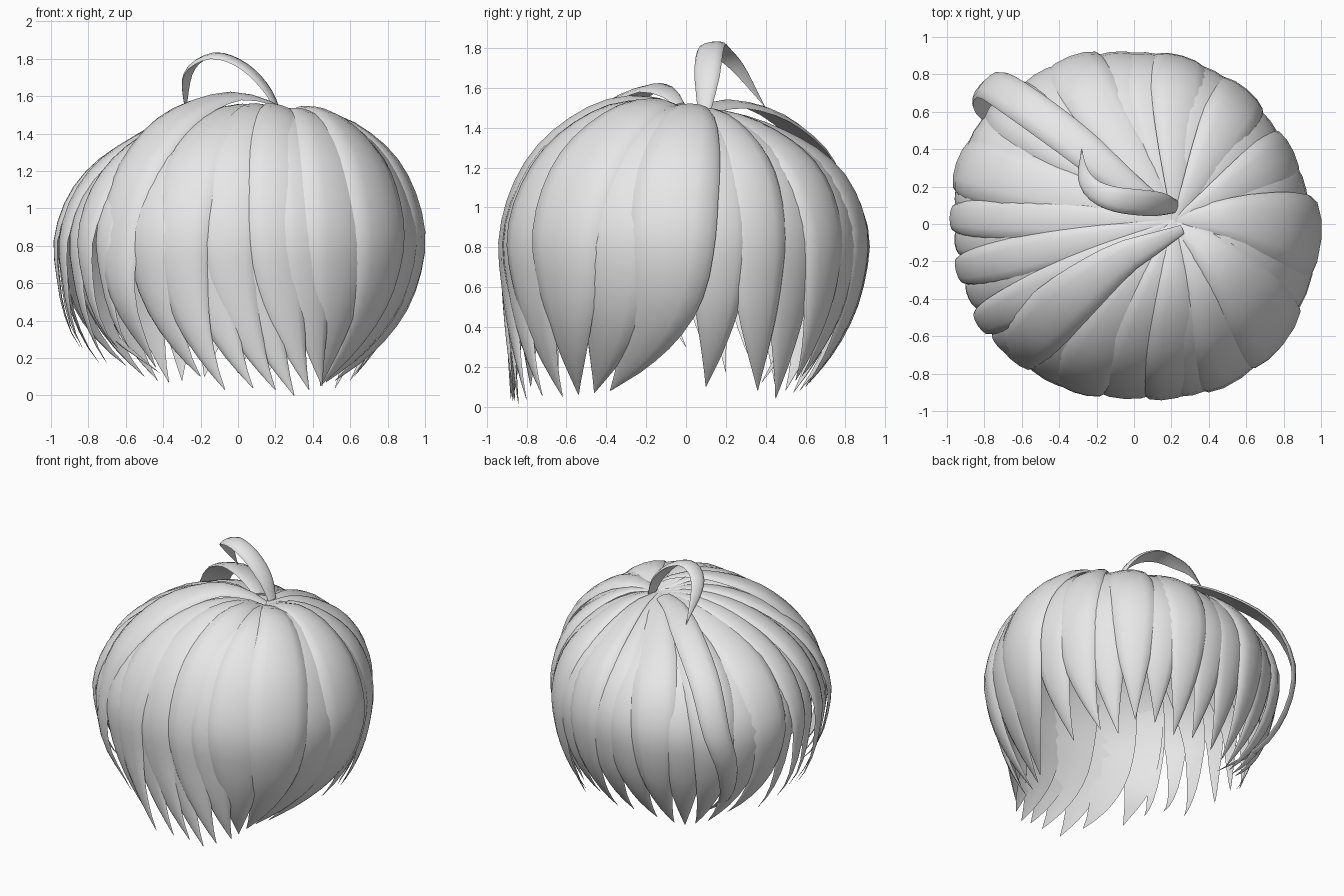
import bpy, bmesh, math
from mathutils import Vector

if "Cube" in bpy.data.objects:
    bpy.data.objects.remove(bpy.data.objects["Cube"])

grey = bpy.data.materials.new("light grey")
grey.diffuse_color = (0.8, 0.8, 0.8, 1)
grey.use_nodes = True
grey.node_tree.nodes["Principled BSDF"].inputs["Base Color"].default_value = grey.diffuse_color

CROWN = Vector((0.23, 0.01, 1.48))
CENTRE = Vector((0, 0, 0.8))
TAPER = [.16, .40, .63, .82, .95, 1, 1, .93, .78, .55, .28, .0]
SLIM = [.2, .45, .7, .9, 1, 1, .95, .82, .62, .42, .2, .0]
RIBBON = [.5, .75, .95, 1, 1, .95, .85, .7, .5, .25, .0]
# Head radius every 15 degrees, starting at +x
RADIUS = [.97, .92, .905, .91, .92, .91, .915, .925, .945, .97, .985, .975, .965,
          .965, .975, .98, .95, .915, .905, .93, .985, 1.0, .985, .98, .97]


def table(values, t):
    """Linear lookup in an evenly spaced list."""
    f = t * (len(values) - 1)
    i = min(int(f), len(values) - 2)
    return values[i] + (values[i + 1] - values[i]) * (f - i)


def smooth_path(pts, count):
    """Catmull-Rom curve, sampled evenly by length."""
    pts = [Vector(p) for p in pts]
    p = [2 * pts[0] - pts[1]] + pts + [2 * pts[-1] - pts[-2]]
    fine = []
    for i in range(1, len(p) - 2):
        a, b, c, d = p[i - 1:i + 3]
        for k in range(12):
            t = k / 12
            fine.append(0.5 * (2 * b + (c - a) * t + (2 * a - 5 * b + 4 * c - d) * t * t
                               + (3 * b - a - 3 * c + d) * t ** 3))
    fine.append(pts[-1])
    run = [0]
    for a, b in zip(fine, fine[1:]):
        run.append(run[-1] + (b - a).length)
    out, j = [], 0
    for k in range(count):
        s = run[-1] * k / (count - 1)
        while j < len(fine) - 2 and run[j + 1] < s:
            j += 1
        out.append(fine[j].lerp(fine[j + 1], min(1, (s - run[j]) / (run[j + 1] - run[j]))))
    return out


def make_lock(name, pts, width, taper=TAPER, bulge=0.17, centre=CENTRE):
    """Tapered lens-section lock of hair swept along a path."""
    path = smooth_path(pts, 22)
    bm = bmesh.new()
    rings = []
    for i, p in enumerate(path):
        t = i / (len(path) - 1)
        tan = (path[min(i + 1, len(path) - 1)] - path[max(i - 1, 0)]).normalized()
        side = tan.cross(p - centre).normalized()
        out = side.cross(tan)
        w = max(table(taper, t), 0.01) * width
        ring = []
        for k in range(7):      # outer arc
            a = math.pi * k / 6
            ring.append(p + side * (w / 2 * math.cos(a)) + out * (w * bulge * (math.sin(a) - .7)))
        for u in (-.55, 0, .55):     # shallow inner arc
            ring.append(p + side * (w / 2 * u) + out * (w * bulge * (-.62 + .07 * (u == 0))))
        rings.append([bm.verts.new(v) for v in ring])
    n = len(rings[0])
    for a, b in zip(rings, rings[1:]):
        for k in range(n):
            bm.faces.new((a[k], a[(k + 1) % n], b[(k + 1) % n], b[k]))
    bm.faces.new(rings[0])
    bm.faces.new(rings[-1][::-1])
    bmesh.ops.recalc_face_normals(bm, faces=bm.faces)
    mesh = bpy.data.meshes.new(name)
    bm.to_mesh(mesh)
    bm.free()
    mesh.materials.append(grey)
    ob = bpy.data.objects.new(name, mesh)
    bpy.context.collection.objects.link(ob)
    bpy.context.view_layer.objects.active = ob
    ob.select_set(True)
    bpy.ops.object.shade_smooth_by_angle(angle=math.radians(50))
    ob.select_set(False)


def rim(phi, layer):
    """Point on the widest line of the head."""
    r = table(RADIUS, (phi % 360) / 360) + layer
    return Vector((math.cos(math.radians(phi)) * r, math.sin(math.radians(phi)) * r, .85))


def draped(phi, tip, layer, swirl):
    """Path from the crown over the widest point of the head to the tip."""
    s = math.sin(math.radians(phi))
    e = rim(phi, layer)
    pts = [CROWN.copy()]
    for f, z in ((.25, 1.50), (.5, 1.44), (.76, 1.285), (.92, 1.09)):
        q = CROWN.lerp(rim(phi + swirl * (1 - f), layer), f)
        q.z = z + layer - (.07 if s > 0 else .05) * s * math.sin(math.pi * f)
        pts.append(q)
    pts.append(e)
    ctrl, tip = Vector((e.x, e.y, .42)), Vector(tip)
    for t in (.3, .55, .8, 1):
        pts.append(e * (1 - t) ** 2 + ctrl * (2 * t * (1 - t)) + tip * t * t)
    return pts


# Each lock: direction at its widest point, then the position of its tip
FRONT = [(240, -.20, -.78, .10), (250, -.07, -.87, .03),
         (259, .08, -.88, .04), (267, .20, -.86, .03), (275, .30, -.84, .0),
         (284, .38, -.80, .03), (294, .45, -.72, .05)]
RIGHT = [(305, .44, -.62, .05), (321, .45, -.54, .06), (338, .47, -.46, .07),
         (355, .52, -.38, .08)]
BACK = [(11, .62, .10, .10), (24, .60, .36, .08), (37, .52, .45, .04), (50, .45, .55, .13),
        (62, .30, .58, .15), (74, .15, .60, .10), (86, .0, .62, .12)]
# Back left locks gather into one clump
CLUMP = [(98, -.18, .60, .10), (111, -.30, .57, .08), (124, -.37, .54, .07),
         (137, -.43, .50, .08), (150, -.50, .45, .10), (161, -.60, .36, .16)]
LEFT = [(170, -.74, .20, .17), (178, -.84, .12, .25), (186, -.86, .0, .30),
        (195, -.83, -.13, .25), (204, -.70, -.30, .17), (213, -.64, -.45, .25),
        (222, -.58, -.58, .25)]

for name, rows, width, swirl, taper in (
        ("front_lock", FRONT, .36, 0, TAPER), ("right_lock", RIGHT, .46, 12, TAPER),
        ("back_lock", BACK, .32, 0, TAPER), ("clump_lock", CLUMP, .34, 0, TAPER),
        ("left_lock", LEFT, .22, 0, SLIM)):
    for i, (phi, x, y, z) in enumerate(rows):
        layer = .01 if i % 2 else -.01
        make_lock(f"{name}_{i + 1}", draped(phi, (x, y, z), layer, swirl), width, taper)

# Large fringe lock swept over the front left
make_lock("swept_fringe", [(.26, -.03, 1.52), (.12, -.10, 1.59), (-.08, -.20, 1.605),
                           (-.35, -.41, 1.48), (-.56, -.61, 1.2), (-.65, -.70, .85),
                           (-.62, -.71, .5), (-.44, -.64, .15)], .32)

# Loose lock arching out at the back left
make_lock("loose_lock", [(.12, .10, 1.50), (-.08, .25, 1.53), (-.35, .47, 1.46),
                         (-.64, .68, 1.26), (-.79, .76, .95), (-.82, .67, .65),
                         (-.70, .53, .35), (-.42, .38, .12)], .21, RIBBON)

# Curled stray strand standing on the crown
make_lock("stray_strand", [(.23, .09, 1.49), (.17, .10, 1.63), (.05, .11, 1.76),
                           (-.10, .13, 1.825), (-.22, .18, 1.79), (-.28, .27, 1.70),
                           (-.28, .40, 1.50)], .14, RIBBON, .2, Vector((-.05, .16, 1.5)))
